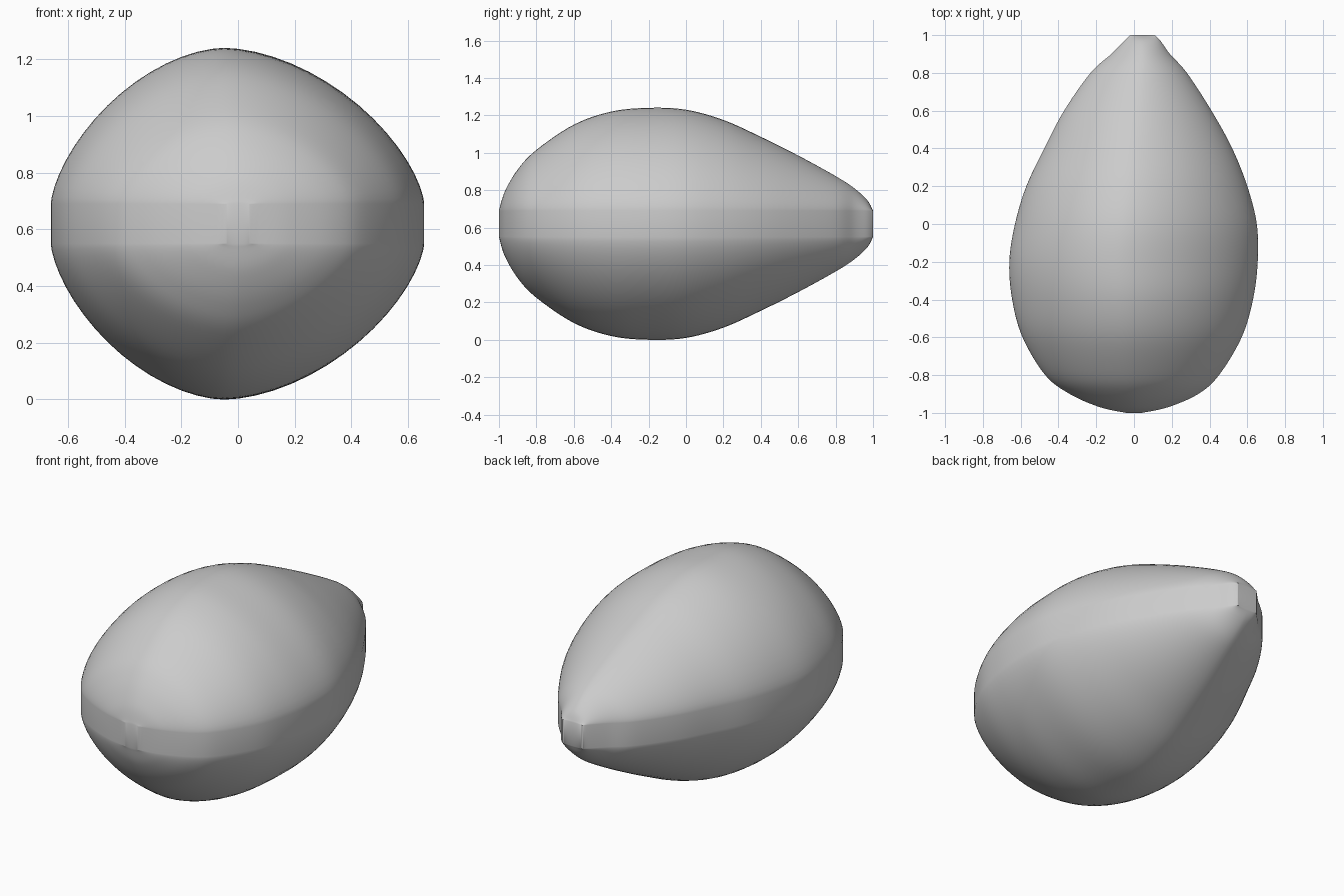
import bpy
import bmesh
from math import sin, cos, pi, radians
from mathutils import Vector

if "Cube" in bpy.data.objects:
    bpy.data.objects.remove(bpy.data.objects["Cube"], do_unlink=True)

MID = 0.62          # height of the seam plane
BAND = 0.07         # half height of the upright seam band
ARC = 32            # steps over each half of a cross-section
STEPS = 6           # rings between two stations

# Stations along the body: y, right edge x, left edge x, crest x, half height
STATIONS = [Vector(s) for s in (
    (-1.0, -0.04, 0.04, 0.0, 0.07),
    (-0.97, -0.18, 0.18, 0.0, 0.17),
    (-0.9, -0.34, 0.34, -0.01, 0.29),
    (-0.8, -0.47, 0.45, -0.02, 0.395),
    (-0.6, -0.59, 0.57, -0.03, 0.53),
    (-0.4, -0.645, 0.63, -0.04, 0.6),
    (-0.2, -0.66, 0.655, -0.05, 0.62),
    (0.0, -0.63, 0.65, -0.04, 0.61),
    (0.2, -0.57, 0.6, -0.02, 0.555),
    (0.4, -0.475, 0.52, 0.0, 0.465),
    (0.6, -0.37, 0.41, 0.02, 0.365),
    (0.8, -0.23, 0.28, 0.04, 0.255),
    (0.9, -0.12, 0.19, 0.045, 0.19),
    (0.97, -0.05, 0.14, 0.045, 0.125),
    (1.0, -0.02, 0.11, 0.045, 0.07),
)]


def smooth_path(points):
    """Catmull-Rom curve through all stations."""
    path = []
    last = len(points) - 1
    for i in range(last):
        b, c = points[i], points[i + 1]
        a = points[i - 1] if i else b
        d = points[i + 2] if i + 2 <= last else c
        for k in range(STEPS):
            t = k / STEPS
            path.append(0.5 * (2 * b + (c - a) * t
                               + (2 * a - 5 * b + 4 * c - d) * t ** 2
                               + (3 * b - a - 3 * c + d) * t ** 3))
    return path + [points[last]]


def section(bm, station):
    """Closed ring: domed top and bottom joined by the upright band."""
    y, right, left, crest, half = station
    ring = []
    for side in (1, -1):
        for k in range(ARC + 1):
            a = pi * k / ARC
            if side < 0:
                a = pi - a
            edge = left if cos(a) > 0 else right
            x = crest + (edge - crest) * abs(cos(a)) ** 1.14
            rise = BAND + max(half - BAND, 0) * max(sin(a), 0) ** 1.33
            ring.append(bm.verts.new((x, y, MID + side * rise)))
    return ring


# Body: loft of the sections with flat end caps
bm = bmesh.new()
rings = [section(bm, s) for s in smooth_path(STATIONS)]
for r, s in zip(rings, rings[1:]):
    for i in range(len(r)):
        j = (i + 1) % len(r)
        bm.faces.new((r[i], r[j], s[j], s[i]))
bm.faces.new(rings[0])
bm.faces.new(rings[-1])
bmesh.ops.remove_doubles(bm, verts=bm.verts, dist=0.0002)
bmesh.ops.recalc_face_normals(bm, faces=bm.faces)
mesh = bpy.data.meshes.new("pear_body")
bm.to_mesh(mesh)
bm.free()
body = bpy.data.objects.new("pear_body", mesh)
bpy.context.collection.objects.link(body)

# Plain grey finish
grey = bpy.data.materials.new("plain grey")
grey.use_nodes = True
grey.diffuse_color = (0.6, 0.6, 0.6, 1)
grey.node_tree.nodes["Principled BSDF"].inputs["Base Color"].default_value = grey.diffuse_color
mesh.materials.append(grey)

bpy.ops.object.select_all(action="DESELECT")
body.select_set(True)
bpy.context.view_layer.objects.active = body
bpy.ops.object.shade_smooth_by_angle(angle=radians(50))
